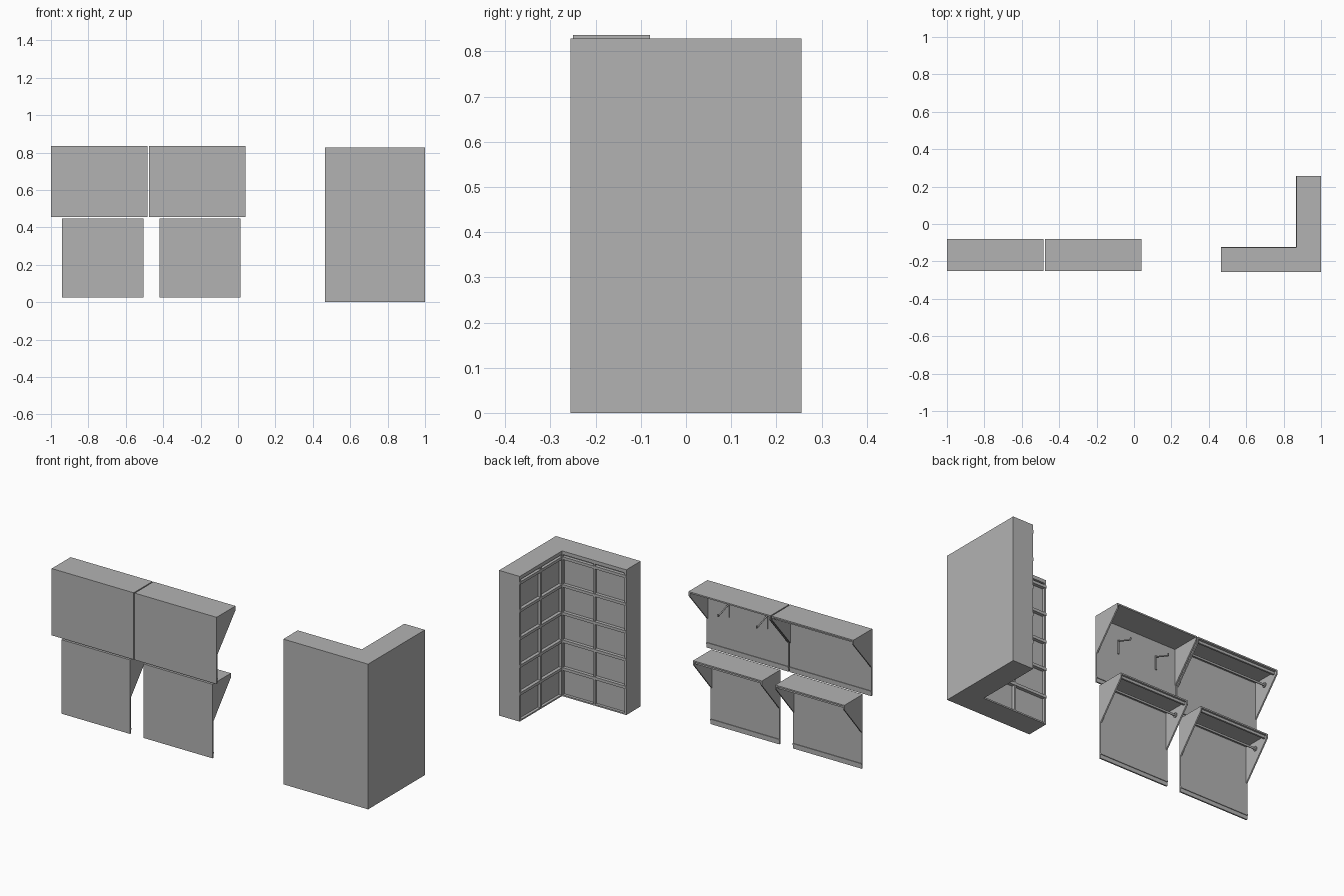
import bpy, bmesh
from mathutils import Vector

if "Cube" in bpy.data.objects:
    bpy.data.objects.remove(bpy.data.objects["Cube"], do_unlink=True)

GREY = (0.45, 0.45, 0.45, 1)
mat = bpy.data.materials.new("plain grey")
mat.use_nodes = True
mat.diffuse_color = GREY
mat.node_tree.nodes["Principled BSDF"].inputs["Base Color"].default_value = GREY


def finish(name, bm):
    bmesh.ops.recalc_face_normals(bm, faces=bm.faces)
    mesh = bpy.data.meshes.new(name)
    bm.to_mesh(mesh)
    bm.free()
    mesh.materials.append(mat)
    ob = bpy.data.objects.new(name, mesh)
    bpy.context.collection.objects.link(ob)
    return ob


def prism(name, points, offset):
    """Extrude a closed polygon along the offset vector."""
    bm = bmesh.new()
    face = bm.faces.new([bm.verts.new(p) for p in points])
    new = bmesh.ops.extrude_face_region(bm, geom=[face], use_keep_orig=True)["geom"]
    moved = [v for v in new if isinstance(v, bmesh.types.BMVert)]
    bmesh.ops.translate(bm, verts=moved, vec=Vector(offset))
    return finish(name, bm)


def box(name, x0, x1, y0, y1, z0, z1):
    base = [(x0, y0, z0), (x1, y0, z0), (x1, y1, z0), (x0, y1, z0)]
    return prism(name, base, (0, 0, z1 - z0))


def rod(name, a, b, radius, sides=12):
    a, b = Vector(a), Vector(b)
    bm = bmesh.new()
    bmesh.ops.create_cone(bm, cap_ends=True, segments=sides, radius1=radius,
                          radius2=radius, depth=(b - a).length)
    turn = (b - a).to_track_quat("Z", "Y").to_matrix().to_4x4()
    turn.translation = (a + b) / 2
    bm.transform(turn)
    ob = finish(name, bm)
    for p in ob.data.polygons:
        p.use_smooth = len(p.vertices) == 4
    return ob


# Corner shelving: an L-shaped plan, open on the inside of the corner
X0, X1, Y0, Y1 = 0.465, 1.0, -0.256, 0.256
XI, YI, TOP = 0.87, -0.126, 0.828
RECESS, END = 0.016, 0.01


def corner_slab(name, z0, z1, out=0.0):
    xi, yi = XI - out, YI + out
    plan = [(X0, Y0), (X1, Y0), (X1, Y1), (xi, Y1), (xi, yi), (X0, yi)]
    return prism(name, [(x, y, z0) for x, y in plan], (0, 0, z1 - z0))


corner_slab("corner_carcass", 0, TOP, -RECESS)
corner_slab("corner_top", TOP - 0.02, TOP)
corner_slab("corner_base", 0, 0.008)
for i in range(1, 6):
    z = 0.158 * i
    corner_slab("corner_shelf", z - 0.009, z + 0.007, 0.003)

# Upright ends and middle dividers of both wings
mid_x, mid_y = (X0 + XI) / 2, (YI + Y1) / 2
for x in (X0, mid_x - END / 2, XI - END / 2):
    box("front_wing_upright", x, x + END, YI - RECESS, YI, 0, TOP)
for y in (YI - END / 2, mid_y - END / 2, Y1 - END):
    box("side_wing_upright", XI, XI + RECESS, y, y + END, 0, TOP)


# Hanging display units: front panel, top, and two tapered side gussets
FRONT, BACK, T = -0.25, -0.08, 0.008


def display_unit(label, x0, x1, z0, z1, back):
    box(label + "_panel", x0, x1, FRONT, FRONT + T, z0, z1)
    box(label + "_top", x0, x1, FRONT, back, z1 - T, z1)
    side = [(FRONT, z1), (back, z1), (back, z1 - 0.025),
            (FRONT + T, z1 - 0.215), (FRONT, z1 - 0.215)]
    for x in (x0, x1 - T):
        prism(label + "_gusset", [(x, y, z) for y, z in side], (T, 0, 0))
    box(label + "_bottom_strip", x0, x1, FRONT + T, FRONT + T + 0.004,
        z0 + 0.022, z0 + 0.03)


def hanging_rail(label, x0, x1, z1):
    y, z = -0.17, z1 - 0.05
    rod(label + "_rail", (x0 + T, y, z), (x1 - T, y, z), 0.006)
    for x, d in ((x0 + T, 0.006), (x1 - T, -0.006)):
        rod(label + "_rail_socket", (x, y, z), (x + d, y, z), 0.013)
    box(label + "_batten", x0 + T, x1 - T, BACK - 0.025, BACK - 0.015,
        z1 - 0.022, z1 - T)


units = {
    "upper_right": (-1.0, -0.483, 0.455, 0.836, BACK),
    "upper_left": (-0.477, 0.04, 0.455, 0.836, BACK),
    "lower_right": (-0.94, -0.505, 0.025, 0.447, BACK - 0.004),
    "lower_left": (-0.42, 0.014, 0.025, 0.447, BACK - 0.004),
}
for label, dims in units.items():
    display_unit(label, *dims)
    if label != "upper_left":
        hanging_rail(label, dims[0], dims[1], dims[3])

# Sloping hanger arms in the remaining unit
for x in (-0.1, -0.344):
    y, z = FRONT + T, 0.74
    box("arm_plate", x - 0.004, x + 0.004, y, y + 0.005, z - 0.075, z + 0.005)
    rod("hanger_arm", (x, y, z), (x, y + 0.095, z - 0.035), 0.004, 8)
    rod("arm_tip", (x, y + 0.095, z - 0.037), (x, y + 0.097, z - 0.022), 0.004, 8)
